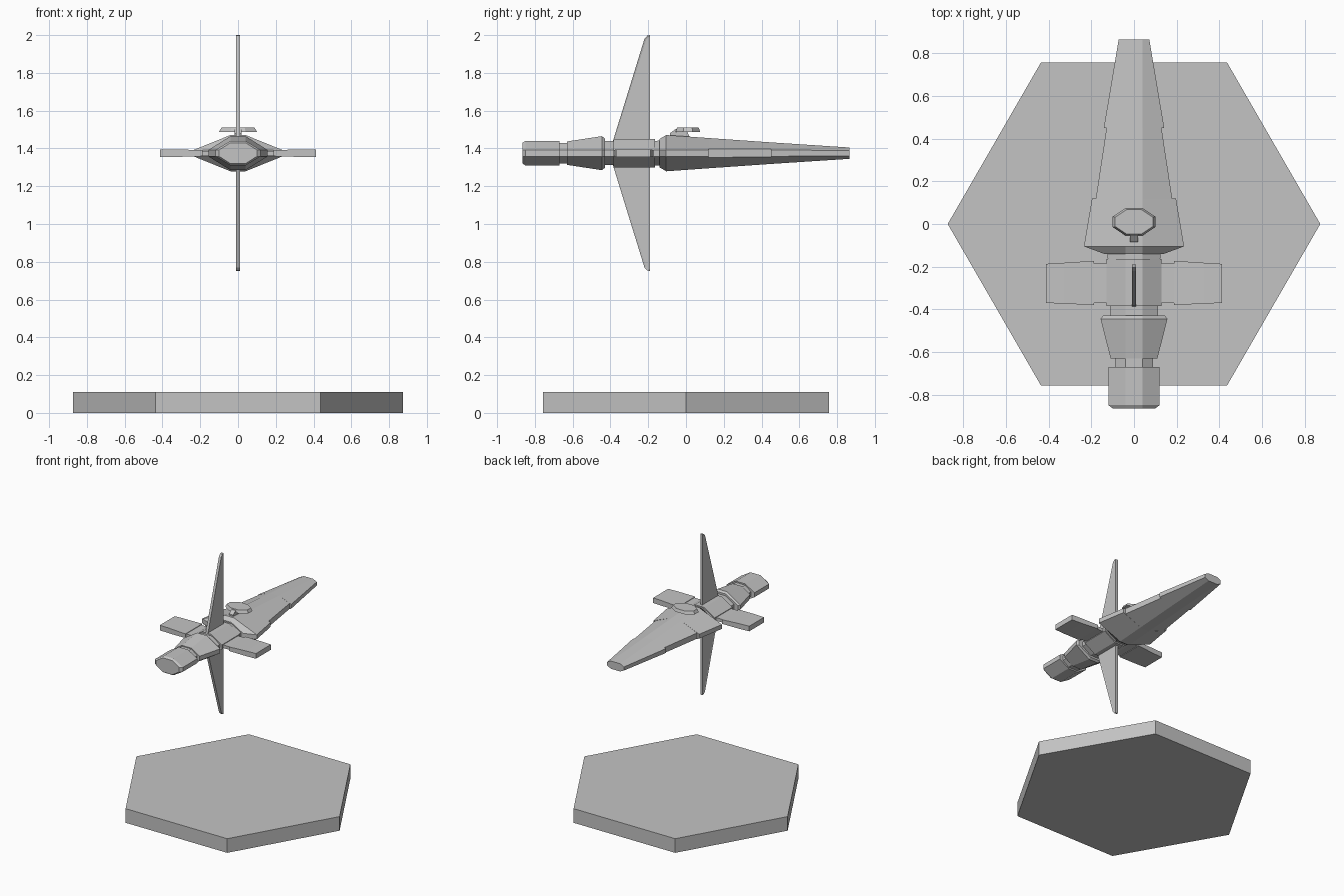
import bpy, bmesh
from math import cos, sin, radians

cube = bpy.data.objects.get("Cube")
if cube:
    bpy.data.objects.remove(cube)

grey = bpy.data.materials.new("plain grey")
grey.use_nodes = True
grey.diffuse_color = (0.55, 0.55, 0.55, 1)
grey.node_tree.nodes["Principled BSDF"].inputs["Base Color"].default_value = grey.diffuse_color

MID = 1.375   # height of the ship's axis
FLAT = 0.04   # half-width of the flat deck


def finish(name, bm):
    bmesh.ops.recalc_face_normals(bm, faces=bm.faces)
    me = bpy.data.meshes.new(name)
    bm.to_mesh(me)
    bm.free()
    me.materials.append(grey)
    ob = bpy.data.objects.new(name, me)
    bpy.context.collection.objects.link(ob)
    return ob


def loft(name, rings):
    """Skin a list of equal-sized point rings and cap both ends."""
    bm = bmesh.new()
    loops = [[bm.verts.new(p) for p in ring] for ring in rings]
    for a, b in zip(loops, loops[1:]):
        for i in range(len(a)):
            j = (i + 1) % len(a)
            bm.faces.new((a[i], a[j], b[j], b[i]))
    bm.faces.new(loops[0])
    bm.faces.new(loops[-1])
    return finish(name, bm)


def section(y, w, h, side=0.017):
    """Flattened octagon across the ship's axis."""
    half = [(FLAT, h), (w, side), (w, -side), (FLAT, -h)]
    pts = half + [(-x, z) for x, z in reversed(half)]
    return [(x, y, MID + z) for x, z in pts]


def body(name, stations):
    return loft(name, [section(*s) for s in stations])


# Base
loft("base", [[(0.874 * cos(radians(a)), 0.874 * sin(radians(a)), z)
               for a in range(0, 360, 60)] for z in (0, 0.11)])

# Long tapering hull with a shallow notch along each side
body("main_hull", [
    (-0.14, 0.14, 0.075), (-0.105, 0.235, 0.096),
    (0.12, 0.197, 0.08), (0.12, 0.179, 0.08, 0.022),
    (0.45, 0.129, 0.057, 0.021), (0.45, 0.142, 0.057),
    (0.865, 0.072, 0.03, 0.014)])

# Narrow core joining the sections
body("core", [(-0.69, 0.09, 0.055), (-0.6, 0.09, 0.055)])
body("neck", [(-0.46, 0.11, 0.063), (-0.12, 0.125, 0.066)])

# Front sections
body("middle_block", [(-0.385, 0.13, 0.075), (-0.165, 0.13, 0.075)])
body("front_block", [(-0.63, 0.11, 0.062), (-0.445, 0.157, 0.09), (-0.43, 0.145, 0.078)])
body("nose_cap", [(-0.865, 0.1, 0.055), (-0.85, 0.12, 0.065), (-0.67, 0.12, 0.065)])


# Side wings with thin roots
def wing_ring(x, y0, y1, t):
    return [(x, y0, MID - t), (x, y1, MID - t), (x, y1, MID + t), (x, y0, MID + t)]


for s, label in ((1, "left"), (-1, "right")):
    loft(label + "_wing", [wing_ring(s * 0.187, -0.38, -0.173, 0.016),
                           wing_ring(s * 0.33, -0.374, -0.182, 0.02),
                           wing_ring(s * 0.413, -0.37, -0.187, 0.02)])
    loft(label + "_wing_root", [wing_ring(s * 0.1, -0.37, -0.185, 0.012),
                                wing_ring(s * 0.2, -0.37, -0.185, 0.012)])

# Upright fins with shallow recessed panels
for s, label in ((1, "upper"), (-1, "lower")):
    outline = [(-0.388, 0.06), (-0.22, 0.605), (-0.205, 0.622), (-0.19, 0.625), (-0.19, 0.06)]
    bm = bmesh.new()
    rings = [[bm.verts.new((x, y, MID + s * z)) for y, z in outline] for x in (-0.01, 0.01)]
    sides = [bm.faces.new(r) for r in rings]
    for i in range(5):
        j = (i + 1) % 5
        bm.faces.new((rings[0][i], rings[0][j], rings[1][j], rings[1][i]))
    bmesh.ops.recalc_face_normals(bm, faces=bm.faces)
    bmesh.ops.inset_individual(bm, faces=sides, thickness=0.01, depth=-0.003)
    finish(label + "_fin", bm)


# Sensor dish on its bracket
def dish_ring(z, k):
    half = [(0.04, 0.065), (0.1, 0.025), (0.1, -0.025), (0.04, -0.065)]
    pts = half + [(-x, y) for x, y in reversed(half)]
    return [(x * k, 0.01 + y * k, z) for x, y in pts]


loft("dish", [dish_ring(1.488, 1), dish_ring(1.51, 0.88)])
bracket = [(-0.085, 1.45), (-0.085, 1.48), (-0.055, 1.503), (0, 1.503), (0.025, 1.45)]
loft("dish_bracket", [[(x, y, z) for y, z in bracket] for x in (-0.018, 0.018)])
